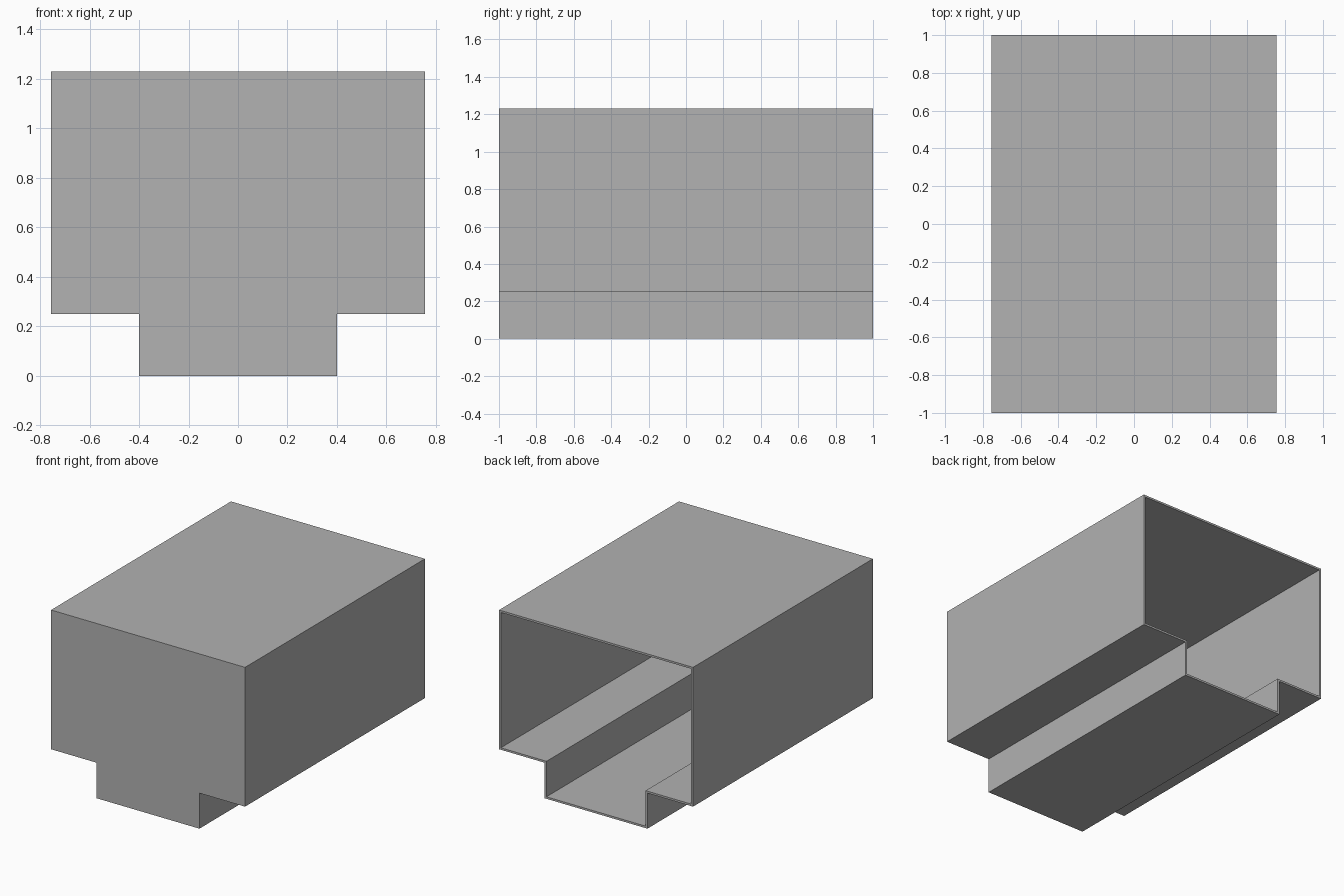
import bpy
import bmesh
from mathutils import Vector

cube = bpy.data.objects.get("Cube")
if cube:
    bpy.data.objects.remove(cube, do_unlink=True)

HALF_LENGTH = 1.0
HALF_WIDTH = 0.755
HALF_KEEL = 0.40
STEP_Z = 0.25
TOP_Z = 1.23
WALL = 0.014

# Plain grey
grey = bpy.data.materials.new("grey")
grey.use_nodes = True
colour = (0.445, 0.445, 0.445, 1)
grey.diffuse_color = colour
grey.node_tree.nodes["Principled BSDF"].inputs["Base Color"].default_value = colour

# Stepped profile: the right half, then its mirror image
half = [(HALF_KEEL, 0), (HALF_KEEL, STEP_Z), (HALF_WIDTH, STEP_Z), (HALF_WIDTH, TOP_Z)]
profile = half + [(-x, z) for x, z in reversed(half)]

# Extrude from the closed front to the open back
bm = bmesh.new()
front = bm.faces.new([bm.verts.new((x, -HALF_LENGTH, z)) for x, z in profile])
extruded = bmesh.ops.extrude_face_region(bm, geom=[front], use_keep_orig=True)["geom"]
back_verts = [v for v in extruded if isinstance(v, bmesh.types.BMVert)]
bmesh.ops.translate(bm, verts=back_verts, vec=Vector((0, 2 * HALF_LENGTH, 0)))
bmesh.ops.recalc_face_normals(bm, faces=bm.faces)
back = [f for f in bm.faces if f.calc_center_median().y > HALF_LENGTH - 0.01]
bmesh.ops.delete(bm, geom=back, context="FACES_ONLY")

mesh = bpy.data.meshes.new("stepped_housing")
bm.to_mesh(mesh)
bm.free()
mesh.materials.append(grey)
housing = bpy.data.objects.new("stepped_housing", mesh)
bpy.context.collection.objects.link(housing)

# Thin walls, thickened inward
shell = housing.modifiers.new("wall_thickness", "SOLIDIFY")
shell.thickness = WALL
shell.offset = -1
shell.use_even_offset = True
shell.use_quality_normals = True
